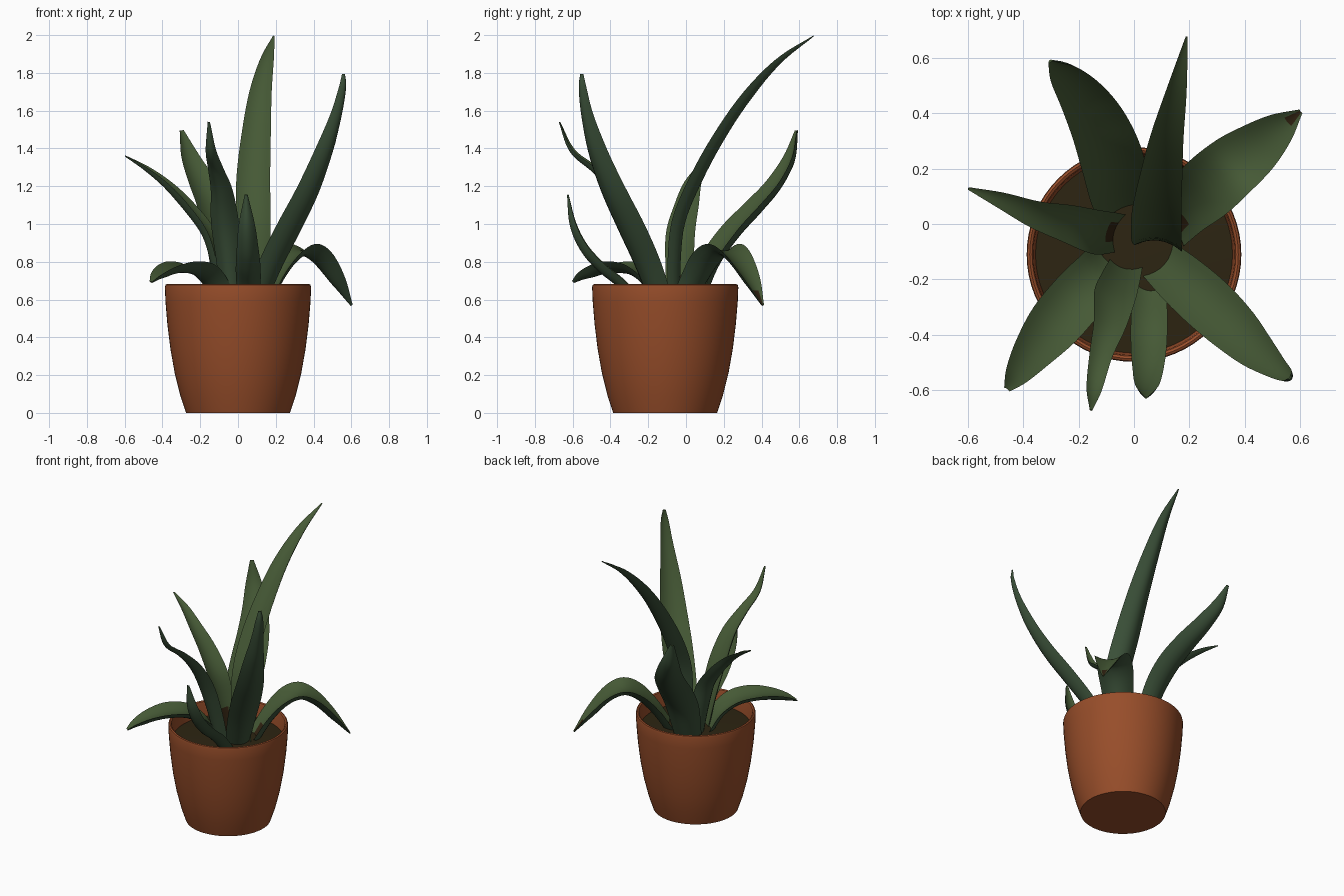
import bpy, bmesh, math
from mathutils import Vector


def material(name, rgb):
    m = bpy.data.materials.new(name)
    m.diffuse_color = (*rgb, 1)
    return m


TERRACOTTA = material("terracotta", (0.31, 0.075, 0.023))
SOIL = material("dark soil", (0.026, 0.018, 0.006))
LEAF_TOP = material("leaf green", (0.06, 0.10, 0.036))
LEAF_UNDER = material("leaf underside green", (0.043, 0.08, 0.04))
WITHERED = material("withered brown", (0.032, 0.017, 0.006))


def finish(bm, name, mats, angle):
    bmesh.ops.remove_doubles(bm, verts=bm.verts, dist=1e-5)
    bmesh.ops.recalc_face_normals(bm, faces=bm.faces)
    mesh = bpy.data.meshes.new(name)
    bm.to_mesh(mesh)
    bm.free()
    for m in mats:
        mesh.materials.append(m)
    ob = bpy.data.objects.new(name, mesh)
    bpy.context.collection.objects.link(ob)
    bpy.ops.object.select_all(action='DESELECT')
    bpy.context.view_layer.objects.active = ob
    ob.select_set(True)
    bpy.ops.object.shade_smooth_by_angle(angle=math.radians(angle))
    return ob


def lathe(name, profile, mat, y=-0.11, steps=64):
    bm = bmesh.new()
    vs = [bm.verts.new((r, y, z)) for r, z in profile]
    es = [bm.edges.new(p) for p in zip(vs, vs[1:])]
    bmesh.ops.spin(bm, geom=vs + es, cent=(0, y, 0), axis=(0, 0, 1),
                   angle=math.tau, steps=steps)
    return finish(bm, name, [mat], 40)


def spline(pts, t):
    """Catmull-Rom point at t in 0..1 through a list of vectors."""
    n = len(pts) - 1
    i = min(int(t * n), n - 1)
    f = t * n - i
    b, c = pts[i], pts[i + 1]
    a = pts[i - 1] if i else b * 2 - c
    d = pts[i + 2] if i + 2 <= n else c * 2 - b
    return 0.5 * (b * 2 + (c - a) * f + (a * 2 - b * 5 + c * 4 - d) * f * f
                  + (b * 3 - a - c * 3 + d) * f ** 3)


def leaf(name, path, brown_height=0.0, channel=0.32, stations=32, across=8):
    """Tapered channelled blade; path holds (x, y, z, half width)."""
    pts = [Vector(p) for p in path]
    out = (pts[-1] - pts[0]).to_3d()
    out.z = 0
    side0 = Vector((0, 0, 1)).cross(out.normalized())
    bm = bmesh.new()
    rings = []
    for k in range(stations + 1):
        t = k / stations
        p = spline(pts, t)
        tan = (spline(pts, min(t + .01, 1)) - spline(pts, max(t - .01, 0))).to_3d().normalized()
        side = (side0 - tan * side0.dot(tan)).normalized()
        normal = tan.cross(side)
        w = max(p.w, 0.004)
        thick = 0.028 * min(1, w / 0.06)
        us = [-1 + 2 * j / across for j in range(across + 1)]

        def at(u, h):
            return bm.verts.new(p.to_3d() + side * (u * w)
                                + normal * (channel * w * (u * u - 0.5) + h))
        upper = [at(u, 0.002) for u in us]
        lower = [at(u, -thick * (1 - u * u)) for u in us[-2:0:-1]]
        rings.append(upper + lower)
    n = len(rings[0])
    for a, b in zip(rings, rings[1:]):
        for j in range(n):
            f = bm.faces.new((a[j], a[(j + 1) % n], b[(j + 1) % n], b[j]))
            f.material_index = 0 if j < across else 1
            # withered patch on the inner side of the base
            if 1 < j < across - 2 and f.calc_center_median().z < brown_height:
                f.material_index = 2
    bm.faces.new(rings[0])
    bm.faces.new(rings[-1])
    return finish(bm, name, [LEAF_TOP, LEAF_UNDER, WITHERED], 60)


# Pot with a rounded rim, and the soil inside it
lathe("pot", [(0, 0), (0.275, 0), (0.305, 0.09), (0.335, 0.21), (0.358, 0.34),
              (0.374, 0.47), (0.384, 0.59), (0.387, 0.665), (0.384, 0.678),
              (0.376, 0.682), (0.367, 0.677), (0.363, 0.665), (0.352, 0.54), (0, 0.54)],
      TERRACOTTA)
lathe("soil", [(0.357, 0.575), (0.2, 0.582), (0, 0.585)], SOIL)

# Leaves
leaf("tall_back_leaf", [
    (0.09, -0.07, 0.56, .08), (0.088, -0.07, 0.80, .088), (0.083, -0.045, 1.02, .092),
    (0.083, 0.045, 1.24, .09), (0.098, 0.17, 1.47, .078), (0.12, 0.32, 1.69, .06),
    (0.155, 0.49, 1.87, .036), (0.19, 0.675, 1.995, .004)], 0.78)
leaf("tall_right_leaf", [
    (0.09, -0.13, 0.56, .08), (0.18, -0.21, 0.78, .095), (0.28, -0.30, 0.98, .1),
    (0.375, -0.39, 1.17, .09), (0.45, -0.465, 1.36, .07), (0.52, -0.525, 1.57, .042),
    (0.555, -0.55, 1.72, .026), (0.56, -0.553, 1.795, .01)])
leaf("drooping_right_leaf", [
    (0.13, -0.01, 0.58, .085), (0.19, 0.06, 0.72, .1), (0.265, 0.13, 0.83, .115),
    (0.345, 0.2, 0.875, .112), (0.43, 0.265, 0.83, .095), (0.52, 0.34, 0.71, .06),
    (0.6, 0.405, 0.57, .008)], 0.66)
leaf("back_left_leaf", [
    (-0.04, 0.04, 0.57, .09), (-0.06, 0.13, 0.80, .11), (-0.085, 0.24, 0.96, .115),
    (-0.13, 0.36, 1.09, .105), (-0.19, 0.465, 1.21, .085), (-0.255, 0.545, 1.35, .055),
    (-0.30, 0.585, 1.495, .012)])
leaf("left_leaf", [
    (-0.06, -0.03, 0.57, .07), (-0.1, -0.03, 0.78, .078), (-0.15, -0.025, 0.95, .08),
    (-0.25, 0.005, 1.09, .068), (-0.36, 0.035, 1.205, .05), (-0.48, 0.085, 1.295, .03),
    (-0.597, 0.128, 1.36, .005)], 0.74)
leaf("drooping_left_leaf", [
    (-0.08, -0.12, 0.57, .08), (-0.13, -0.18, 0.69, .09), (-0.2, -0.26, 0.765, .1),
    (-0.285, -0.36, 0.785, .098), (-0.36, -0.455, 0.77, .075),
    (-0.42, -0.54, 0.735, .045), (-0.457, -0.595, 0.695, .012)])
leaf("front_left_leaf", [
    (-0.03, -0.15, 0.57, .06), (-0.05, -0.205, 0.80, .07), (-0.072, -0.27, 1.0, .076),
    (-0.088, -0.365, 1.17, .06), (-0.12, -0.475, 1.29, .042),
    (-0.145, -0.6, 1.39, .028), (-0.155, -0.67, 1.54, .006)])
leaf("front_leaf", [
    (0.06, -0.22, 0.57, .055), (0.055, -0.33, 0.69, .065), (0.053, -0.44, 0.78, .065),
    (0.05, -0.53, 0.88, .056), (0.046, -0.59, 1.0, .042), (0.043, -0.625, 1.155, .008)])
